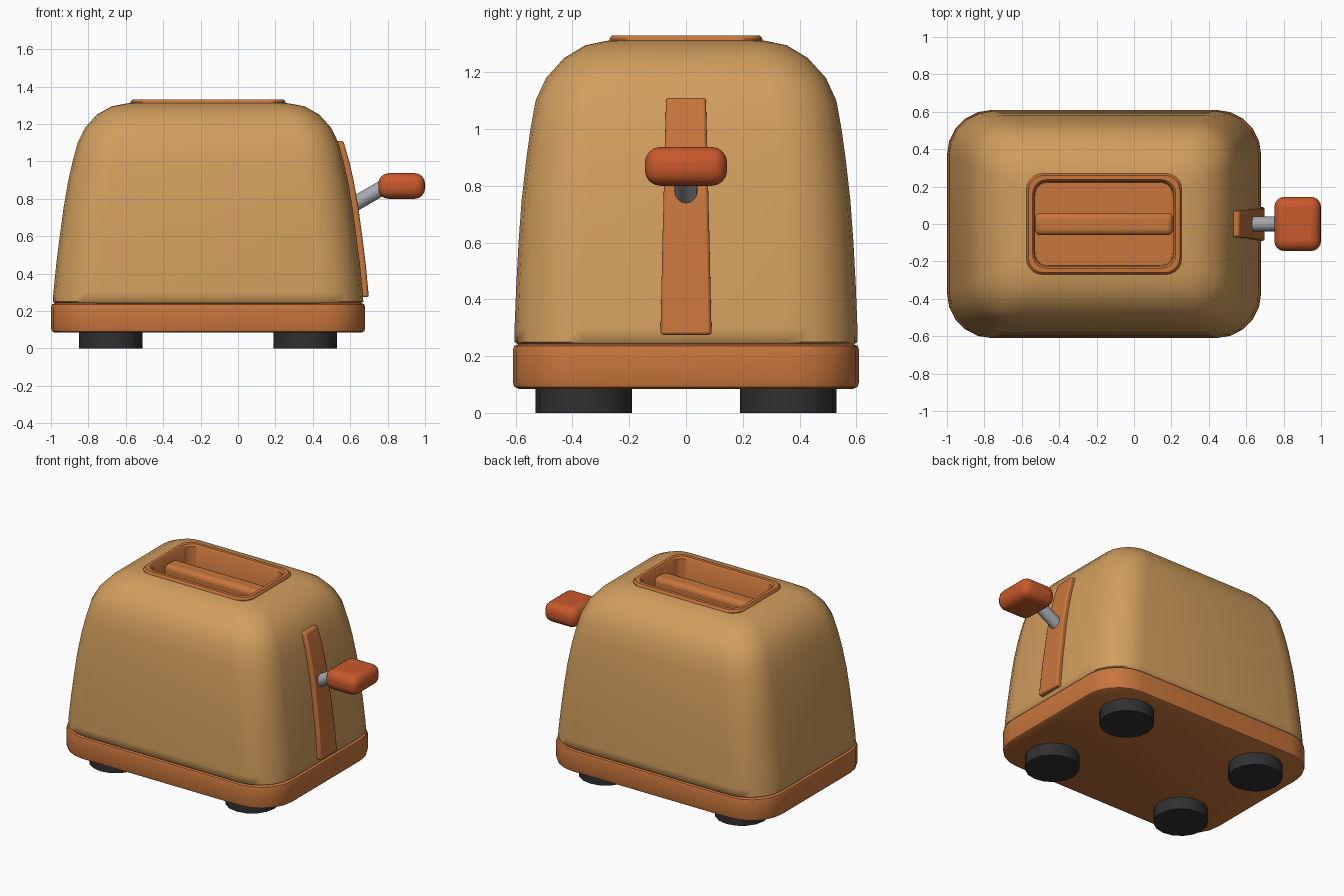
import bpy, bmesh, math
from mathutils import Vector

if "Cube" in bpy.data.objects:
    bpy.data.objects.remove(bpy.data.objects["Cube"])

CX = -0.16  # centre of the body in x


def material(name, rgb):
    m = bpy.data.materials.new(name)
    m.diffuse_color = (*rgb, 1)
    m.use_nodes = True
    m.node_tree.nodes["Principled BSDF"].inputs["Base Color"].default_value = m.diffuse_color
    return m


TAN = material("tan shell", (0.64, 0.34, 0.11))
ORANGE = material("orange trim", (0.58, 0.18, 0.045))
RED = material("red orange knob", (0.58, 0.10, 0.025))
METAL = material("grey metal", (0.38, 0.40, 0.43))
BLACK = material("black rubber", (0.03, 0.03, 0.03))


def finish(name, bm, mat, angle=40, bevel=0, segments=3):
    bmesh.ops.recalc_face_normals(bm, faces=bm.faces)
    me = bpy.data.meshes.new(name)
    bm.to_mesh(me)
    bm.free()
    ob = bpy.data.objects.new(name, me)
    bpy.context.collection.objects.link(ob)
    me.materials.append(mat)
    bpy.context.view_layer.objects.active = ob
    ob.select_set(True)
    if bevel:
        b = ob.modifiers.new("Bevel", 'BEVEL')
        b.width, b.segments, b.limit_method = bevel, segments, 'ANGLE'
    bpy.ops.object.shade_smooth_by_angle(angle=math.radians(angle))
    ob.select_set(False)
    return ob


def rounded_rect(hx, hy, r, z, n=5):
    pts = []
    for k, (sx, sy) in enumerate([(1, 1), (-1, 1), (-1, -1), (1, -1)]):
        for i in range(n + 1):
            a = math.pi / 2 * (k + i / n)
            pts.append(Vector((CX + sx * (hx - r) + r * math.cos(a),
                               sy * (hy - r) + r * math.sin(a), z)))
    return pts


def loft(rings, cap_start=False, cap_end=False):
    bm = bmesh.new()
    vs = [[bm.verts.new(p) for p in ring] for ring in rings]
    n = len(vs[0])
    for a, b in zip(vs, vs[1:]):
        for i in range(n):
            j = (i + 1) % n
            bm.faces.new((a[i], a[j], b[j], b[i]))
    if cap_start:
        bm.faces.new(vs[0][::-1])
    if cap_end:
        bm.faces.new(vs[-1])
    return bm


def box(lo, hi):
    bm = bmesh.new()
    bmesh.ops.create_cube(bm, size=1)
    lo, hi = Vector(lo), Vector(hi)
    for v in bm.verts:
        v.co = (lo + hi) / 2 + v.co * (hi - lo)
    return bm


def cylinder(name, p, q, r, mat, sides=16):
    p, q = Vector(p), Vector(q)
    bm = bmesh.new()
    bmesh.ops.create_cone(bm, cap_ends=True, segments=sides, radius1=r, radius2=r, depth=(q - p).length)
    rot = (q - p).to_track_quat('Z', 'Y')
    for v in bm.verts:
        v.co = rot @ v.co + (p + q) / 2
    return finish(name, bm, mat)


# Shell: z, half length, half width, corner radius
SHELL = [(0.24, 0.815, 0.59, 0.23), (0.25, 0.83, 0.605, 0.24), (0.30, 0.827, 0.604, 0.24),
         (0.45, 0.812, 0.598, 0.24), (0.60, 0.793, 0.59, 0.235), (0.75, 0.773, 0.579, 0.23),
         (0.90, 0.747, 0.562, 0.225), (1.00, 0.724, 0.548, 0.22), (1.10, 0.697, 0.53, 0.215),
         (1.18, 0.658, 0.493, 0.20), (1.25, 0.595, 0.43, 0.17), (1.295, 0.515, 0.355, 0.13),
         (1.31, 0.435, 0.285, 0.10), (1.315, 0.39, 0.25, 0.08)]
finish("shell", loft([rounded_rect(x, y, r, z) for z, x, y, r in SHELL], cap_start=True), TAN, 60)

# Base tray
finish("base", loft([rounded_rect(0.82, 0.59, 0.22, 0.085), rounded_rect(0.835, 0.605, 0.235, 0.092),
                     rounded_rect(0.84, 0.61, 0.24, 0.11), rounded_rect(0.84, 0.61, 0.24, 0.22),
                     rounded_rect(0.835, 0.605, 0.235, 0.236), rounded_rect(0.82, 0.59, 0.22, 0.242)],
                    True, True), ORANGE)

# Slot rim with its recess
RIM = [(0.415, 0.27, 0.085, 1.30), (0.415, 0.27, 0.085, 1.318), (0.405, 0.26, 0.08, 1.33),
       (0.382, 0.237, 0.075, 1.33), (0.372, 0.227, 0.07, 1.318), (0.368, 0.223, 0.07, 1.12)]
finish("slot_rim", loft([rounded_rect(x, y, r, z) for x, y, r, z in RIM], cap_end=True), ORANGE)
finish("slot_divider", box((CX - 0.37, -0.06, 1.12), (CX + 0.37, 0.06, 1.29)), ORANGE, 40, 0.03)

# Lever track following the shell's end
track = []
for z, y in [(0.275, 0.09), (0.45, 0.086), (0.60, 0.083), (0.75, 0.079), (0.90, 0.076), (1.0, 0.073), (1.11, 0.07)]:
    for (z0, x0, *_), (z1, x1, *_) in zip(SHELL, SHELL[1:]):
        if z0 <= z <= z1:
            x = CX + x0 + (x1 - x0) * (z - z0) / (z1 - z0)
    track.append([Vector((x + dx, s, z)) for dx, s in [(-0.03, -y), (0.031, -y), (0.031, y), (-0.03, y)]])
finish("lever_track", loft(track, True, True), ORANGE, 40, 0.01, 2)

# Lever
cylinder("lever_arm", (0.61, 0, 0.765), (0.80, 0, 0.875), 0.04, METAL)
finish("lever_knob", box((0.75, -0.145, 0.80), (1.0, 0.145, 0.937)), RED, 60, 0.055, 4)

# Feet
for sx in (-1, 1):
    for sy in (-1, 1):
        x = CX + sx * 0.52
        cylinder("foot", (x, sy * 0.36, 0), (x, sy * 0.36, 0.1), 0.17, BLACK)
